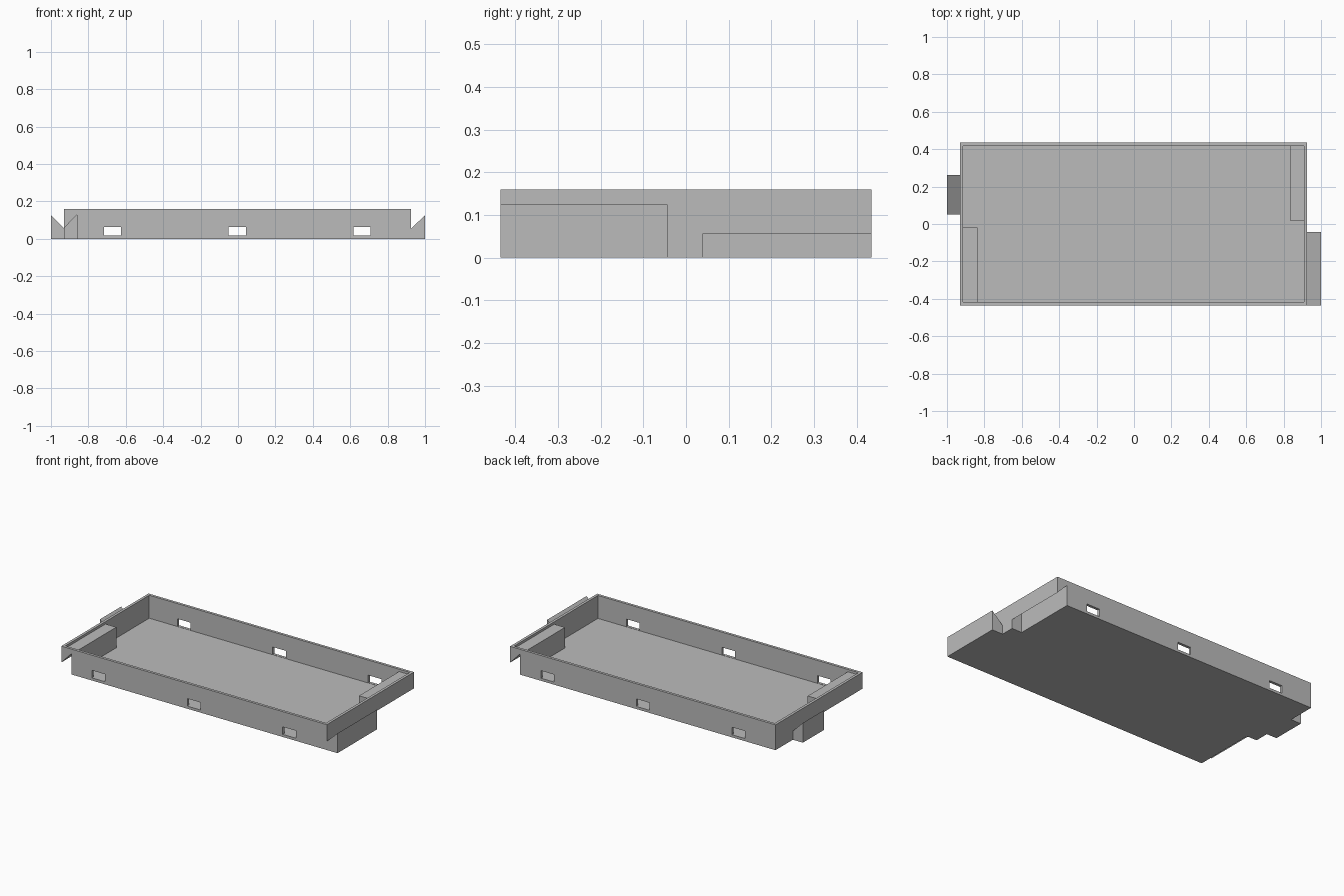
import bpy, bmesh

cube = bpy.data.objects.get("Cube")
if cube:
    bpy.data.objects.remove(cube, do_unlink=True)

grey = bpy.data.materials.new("plain_grey")
grey.use_nodes = True
grey.diffuse_color = (0.5, 0.5, 0.5, 1)
grey.node_tree.nodes["Principled BSDF"].inputs["Base Color"].default_value = (0.5, 0.5, 0.5, 1)

LEFT, RIGHT, HALF_Y, TOP = -0.93, 0.925, 0.435, 0.16
WALL, FLOOR = 0.017, 0.015


def prism(name, profile, y0, y1):
    """Extrude an x-z profile along y."""
    bm = bmesh.new()
    face = bm.faces.new([bm.verts.new((x, y0, z)) for x, z in profile])
    out = bmesh.ops.extrude_face_region(bm, geom=[face])
    verts = [g for g in out["geom"] if isinstance(g, bmesh.types.BMVert)]
    bmesh.ops.translate(bm, verts=verts, vec=(0, y1 - y0, 0))
    bmesh.ops.recalc_face_normals(bm, faces=bm.faces)
    mesh = bpy.data.meshes.new(name)
    bm.to_mesh(mesh)
    bm.free()
    mesh.materials.append(grey)
    obj = bpy.data.objects.new(name, mesh)
    bpy.context.collection.objects.link(obj)
    return obj


def box(name, x0, x1, y0, y1, z0, z1):
    return prism(name, [(x0, z0), (x1, z0), (x1, z1), (x0, z1)], y0, y1)


def combine(target, tool, operation):
    """Apply a boolean and drop the helper object."""
    tool.hide_render = True
    mod = target.modifiers.new(operation, "BOOLEAN")
    mod.operation, mod.object, mod.solver = operation, tool, "EXACT"
    bpy.context.view_layer.objects.active = target
    bpy.ops.object.modifier_apply(modifier=mod.name)
    bpy.data.objects.remove(tool, do_unlink=True)


# Open tray
tray = box("tray", LEFT, RIGHT, -HALF_Y, HALF_Y, 0, TOP)
inner_y = HALF_Y - WALL
combine(tray, box("hollow", LEFT + WALL, RIGHT - WALL, -inner_y, inner_y, FLOOR, 0.3), "DIFFERENCE")

# Sockets in opposite corners: inner housing, then a slope-topped slot
for edge, s in ((LEFT, -1), (RIGHT, 1)):
    xs = sorted((edge - s * 0.005, edge - s * 0.092))
    ys = sorted((s * 0.018, s * (HALF_Y - 0.005)))
    combine(tray, box("housing", *xs, *ys, 0.005, 0.145), "UNION")
    out, inn = edge + s * 0.02, edge - s * 0.07
    slot = [(out, -0.02), (out, 0.036), (inn, 0.13), (inn, -0.02)]
    combine(tray, prism("slot", slot, *sorted((s * 0.04, s * 0.5))), "DIFFERENCE")

# Three windows through both long walls
for x in (-0.671, -0.004, 0.663):
    combine(tray, box("window", x - 0.046, x + 0.046, -0.5, 0.5, 0.0165, 0.064), "DIFFERENCE")

# Hooked tabs on the ends
for name, edge, tip, y0, y1 in (("left_tab", RIGHT, 1, -HALF_Y, -0.043),
                                ("right_tab", LEFT, -1, 0.05, 0.262)):
    prism(name, [(edge, 0), (tip, 0), (tip, 0.125), (edge, 0.055)], y0, y1)
